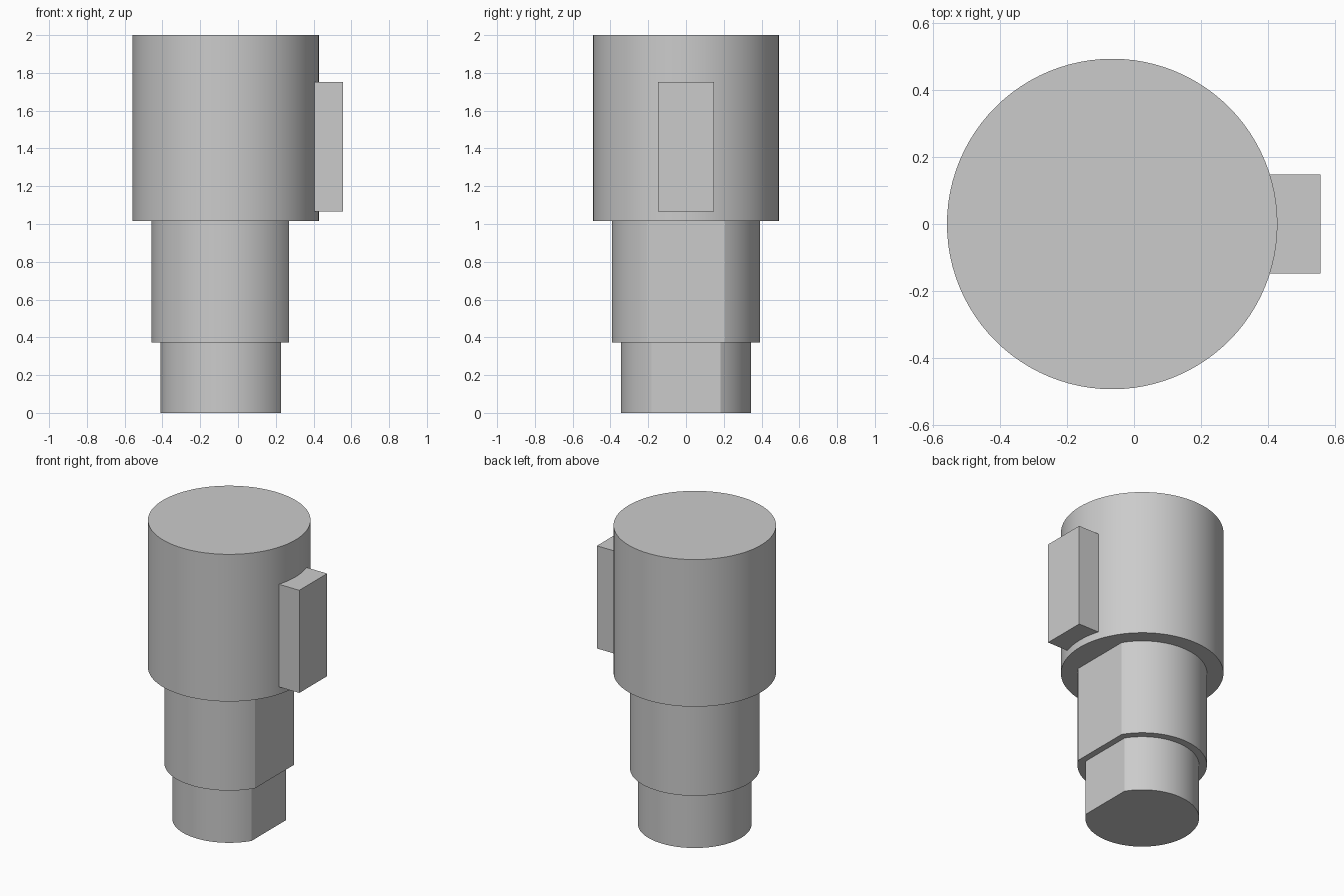
import bpy, bmesh, math

cube = bpy.data.objects.get("Cube")
if cube:
    bpy.data.objects.remove(cube, do_unlink=True)

AXIS_X = -0.065
grey = bpy.data.materials.new("plain grey")
grey.use_nodes = True
colour = (0.6, 0.6, 0.6, 1)
grey.diffuse_color = colour
grey.node_tree.nodes["Principled BSDF"].inputs["Base Color"].default_value = colour


def prism(name, outline, bottom, top):
    """Extrude a closed outline upward between two heights."""
    bm = bmesh.new()
    base = bm.faces.new([bm.verts.new((x, y, bottom)) for x, y in outline])
    sides = bmesh.ops.extrude_face_region(bm, geom=[base], use_keep_orig=True)
    moved = [v for v in sides["geom"] if isinstance(v, bmesh.types.BMVert)]
    bmesh.ops.translate(bm, verts=moved, vec=(0, 0, top - bottom))
    bmesh.ops.recalc_face_normals(bm, faces=bm.faces)
    mesh = bpy.data.meshes.new(name)
    bm.to_mesh(mesh)
    bm.free()
    mesh.materials.append(grey)
    obj = bpy.data.objects.new(name, mesh)
    bpy.context.collection.objects.link(obj)
    return obj


def round_section(name, radius, bottom, top, flat_x=None, steps=96):
    """Cylinder about the shaft axis, optionally cut flat on the +x side."""
    start = math.acos((flat_x - AXIS_X) / radius) if flat_x is not None else 0
    sweep = 2 * (math.pi - start)
    count = steps + 1 if start else steps
    angles = [start + sweep * i / steps for i in range(count)]
    outline = [(AXIS_X + radius * math.cos(a), radius * math.sin(a)) for a in angles]
    obj = prism(name, outline, bottom, top)
    bpy.ops.object.select_all(action='DESELECT')
    obj.select_set(True)
    bpy.context.view_layer.objects.active = obj
    # The narrow limit keeps the edges of the flat crisp
    bpy.ops.object.shade_smooth_by_angle(angle=math.radians(20))
    return obj


# Stepped shaft: round head above two sections with a flat side
round_section("head", 0.493, 1.015, 2.0)
round_section("upper_shaft", 0.393, 0.372, 1.015, flat_x=0.27)
round_section("lower_shaft", 0.345, 0.0, 0.372, flat_x=0.228)

# Rectangular key standing out of the head
half = 0.147
prism("key", [(0.3, -half), (0.557, -half), (0.557, half), (0.3, half)], 1.065, 1.752)
